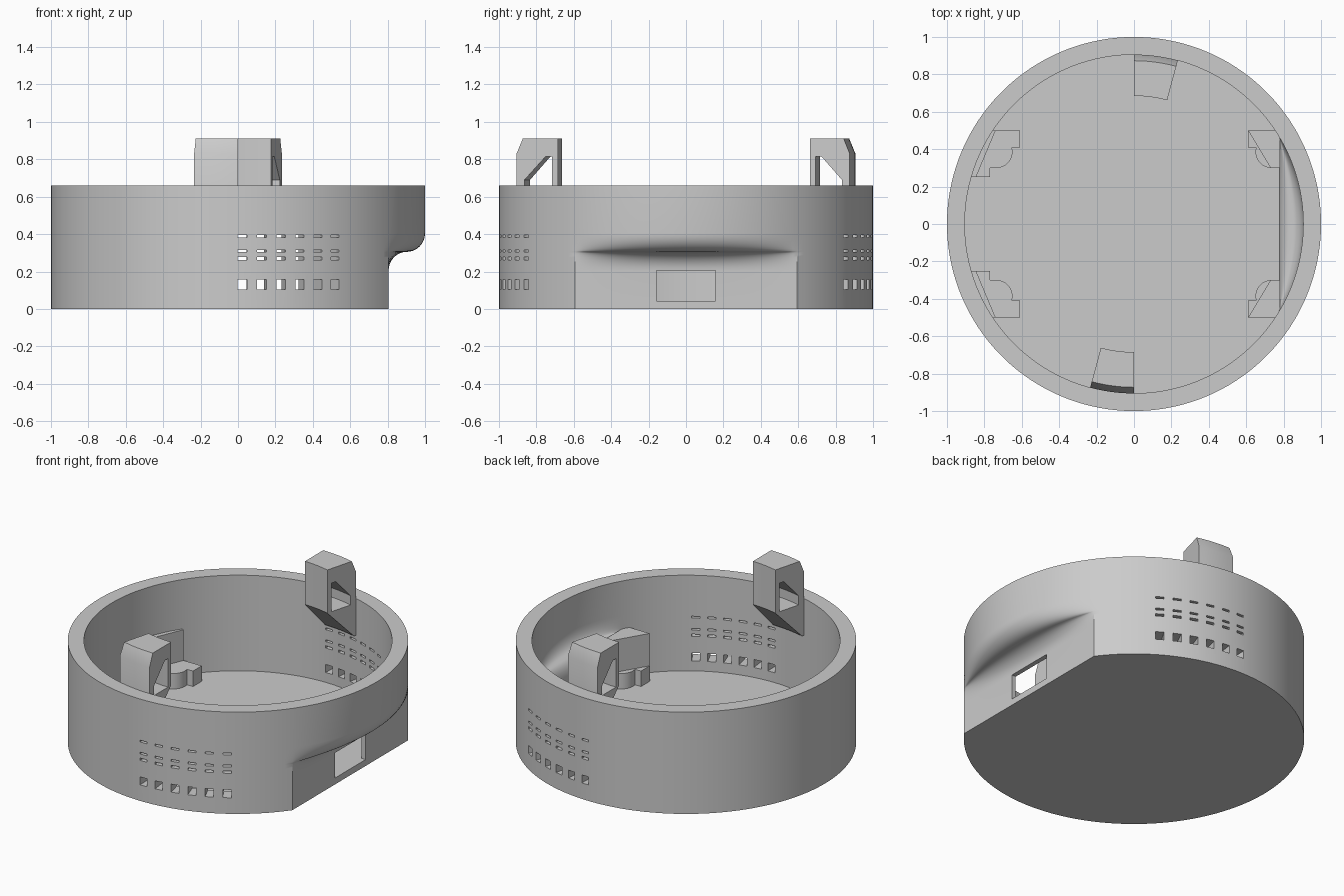
import bpy, bmesh, math
from mathutils import Vector

if "Cube" in bpy.data.objects:
    bpy.data.objects.remove(bpy.data.objects["Cube"])

grey = bpy.data.materials.new("plain grey")
grey.use_nodes = True
COLOUR = (0.6, 0.6, 0.6, 1)
grey.diffuse_color = COLOUR
grey.node_tree.nodes["Principled BSDF"].inputs["Base Color"].default_value = COLOUR

HEIGHT, FLOOR = 0.66, 0.04
OUTER, INNER = 1.0, 0.905


def make_object(name, bm, smooth=True):
    bmesh.ops.recalc_face_normals(bm, faces=bm.faces)
    mesh = bpy.data.meshes.new(name)
    bm.to_mesh(mesh)
    bm.free()
    mesh.materials.append(grey)
    obj = bpy.data.objects.new(name, mesh)
    bpy.context.collection.objects.link(obj)
    if smooth:
        shade(obj)
    return obj


def shade(obj):
    bpy.ops.object.select_all(action="DESELECT")
    obj.select_set(True)
    bpy.context.view_layer.objects.active = obj
    bpy.ops.object.shade_smooth_by_angle(angle=math.radians(30))


def loft(bm, loops):
    """Skin a list of closed loops; returns the vertex rows."""
    rows = [[bm.verts.new(p) for p in loop] for loop in loops]
    n = len(rows[0])
    for a, b in zip(rows, rows[1:]):
        for i in range(n):
            j = (i + 1) % n
            bm.faces.new((a[i], a[j], b[j], b[i]))
    return rows


def capped(bm, loops):
    rows = loft(bm, loops)
    bm.faces.new(rows[0])
    bm.faces.new(rows[-1])


def prism(name, outline, z0, z1):
    bm = bmesh.new()
    capped(bm, [[(x, y, z) for x, y in outline] for z in (z0, z1)])
    return make_object(name, bm)


def arc(cx, cy, r, start, end, n):
    angles = [math.radians(start + (end - start) * i / n) for i in range(n + 1)]
    return [(cx + r * math.cos(a), cy + r * math.sin(a)) for a in angles]


# Cup: round walls that blend through an S curve into a flat on the left side
def s_curve(z0, z1, steps=8):
    half = []
    for i in range(steps + 1):
        a = math.pi / 2 * i / steps
        half.append((math.sin(a) / 2, (1 - math.cos(a)) / 2))
    full = half + [(1 - t, 1 - s) for t, s in reversed(half[:-1])]
    return [(z0 + t * (z1 - z0), s) for t, s in full]


def wall_loop(radius, flat, z, blend):
    edge = math.degrees(math.acos(flat / radius))
    ring = arc(0, 0, radius, -edge, edge, 48)[:-1]
    ring += arc(0, 0, radius, edge, 360 - edge, 112)[:-1]
    return [(min(x, flat + max(0, x - flat) * blend), y, z) for x, y in ring]


outer_levels = [(0, 0)] + s_curve(0.205, 0.405) + [(HEIGHT, 1)]
inner_levels = [(FLOOR, 0)] + s_curve(0.24, 0.44) + [(HEIGHT, 1)]
loops = [wall_loop(OUTER, 0.805, z, s) for z, s in outer_levels]
loops += [wall_loop(INNER, 0.775, z, s) for z, s in reversed(inner_levels)]
bm = bmesh.new()
capped(bm, loops)
cup = make_object("cup", bm, smooth=False)


# Cutters: vent rows at front and back, and the port in the flat
def box(bm, centre, direction, depth, width, height):
    d = Vector(direction).normalized()
    side = Vector((-d.y, d.x, 0))
    c = Vector(centre)
    rows = []
    for e in (-depth / 2, depth / 2):
        rows.append([c + d * e + side * (width / 2 * u) + Vector((0, 0, height / 2 * v))
                     for u, v in ((-1, -1), (1, -1), (1, 1), (-1, 1))])
    capped(bm, rows)


bm = bmesh.new()
for sign in (-1, 1):
    for column in range(6):
        a = math.radians(1.3 + 6 * column)
        d = Vector((math.sin(a), sign * math.cos(a), 0))
        for z, h in ((0.13, 0.052), (0.27, 0.015), (0.31, 0.012), (0.388, 0.012)):
            box(bm, d * 0.95 + Vector((0, 0, z)), d, 0.3, 0.05, h)
box(bm, (0.79, 0, 0.123), (1, 0, 0), 0.2, 0.315, 0.163)
cutter = make_object("opening_cutter", bm, smooth=False)
cutter.hide_render = True
cutter.hide_viewport = True

cut = cup.modifiers.new("openings", "BOOLEAN")
cut.operation = "DIFFERENCE"
cut.solver = "EXACT"
cut.object = cutter
bpy.context.view_layer.update()
result = bpy.data.meshes.new_from_object(cup.evaluated_get(bpy.context.evaluated_depsgraph_get()))
cup.modifiers.clear()
cup.data = result
bpy.data.objects.remove(cutter)
shade(cup)

# Clips: a profile with a window, swept 15 degrees round the rim
clip_outline = [(0.685, 0.63), (0.685, 0.91), (0.873, 0.91),
                (0.906, 0.83), (0.906, 0.42), (0.89, 0.42)]
clip_window = [(0.717, 0.63), (0.717, 0.815), (0.75, 0.815), (0.863, 0.69), (0.863, 0.63)]


def clip(name, turn):
    bm = bmesh.new()
    angles = [math.radians(turn + 15 * i / 6) for i in range(7)]
    ends = ([], [])
    for profile in (clip_outline, clip_window):
        rows = loft(bm, [[(r * math.sin(a), r * math.cos(a), z) for r, z in profile]
                         for a in angles])
        for end, row in zip(ends, (rows[0], rows[-1])):
            end += [bm.edges.get((row[i - 1], row[i])) for i in range(len(row))]
    for end in ends:
        bmesh.ops.triangle_fill(bm, edges=end, use_beauty=True)
    make_object(name, bm)


clip("back_clip", 0)
clip("front_clip", 180)

# Corner supports: a low ledge with a round boss and a taller backing wall
boss = arc(0.735, 0.385, 0.085, 163, -90, 14)
for side, sign in (("back", 1), ("front", -1)):
    boss = [(0.735 - 0.085 * math.cos(math.radians(a)), 0.385 - 0.085 * math.sin(math.radians(a)))
            for a in range(-16, 91, 8)]
    arm = [(0.61, 0.5), (0.61, 0.41), (0.65, 0.41)] + boss
    right_ledge = arm + [(0.77, 0.3), (0.77, 0.25), (0.87, 0.25), (0.755, 0.5)]
    left_ledge = arm + [(0.78, 0.3), (0.78, 0.5)]
    right_wall = [(0.74, 0.5), (0.845, 0.25)] + arc(0, 0, 0.907, 16, 33.4, 6)
    left_wall = [(0.61, 0.5), (0.73, 0.3), (0.78, 0.3), (0.78, 0.5)]
    for name, mirror, outline, top in (("right_ledge", -1, right_ledge, 0.14),
                                       ("left_ledge", 1, left_ledge, 0.14),
                                       ("right_backing", -1, right_wall, 0.34),
                                       ("left_backing", 1, left_wall, 0.35)):
        prism(f"{side}_{name}", [(mirror * x, sign * y) for x, y in outline], FLOOR - 0.01, top)
